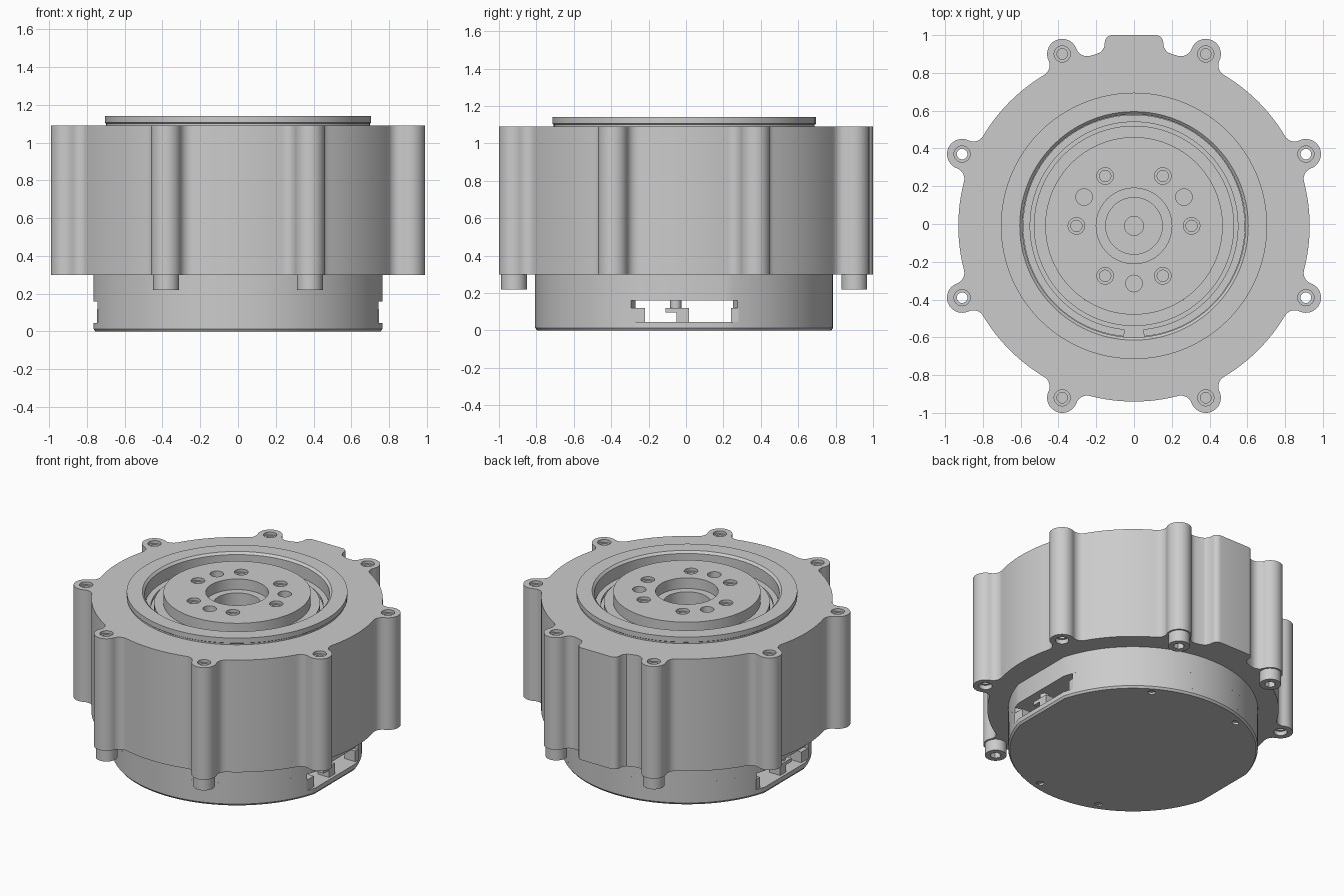
import bpy, bmesh
from math import sin, cos, pi, radians, acos, asin, atan2, hypot

if "Cube" in bpy.data.objects:
    bpy.data.objects.remove(bpy.data.objects["Cube"])

CY = -0.01  # centre of the turned parts


def arc(cx, cy, r, a0, a1, n):
    return [(cx + r * cos(a0 + (a1 - a0) * i / n), cy + r * sin(a0 + (a1 - a0) * i / n)) for i in range(n + 1)]


def circle(cx, cy, r, n=96):
    return arc(cx, cy, r, 0, 2 * pi, n)[:-1]


def rect(x0, x1, y0, y1):
    return [(x0, y0), (x1, y0), (x1, y1), (x0, y1)]


def finish(name, bm, angle=30):
    bmesh.ops.remove_doubles(bm, verts=bm.verts, dist=1e-5)
    bmesh.ops.recalc_face_normals(bm, faces=bm.faces)
    me = bpy.data.meshes.new(name)
    bm.to_mesh(me)
    bm.free()
    ob = bpy.data.objects.new(name, me)
    bpy.context.collection.objects.link(ob)
    ob.location.y = CY
    bpy.ops.object.select_all(action='DESELECT')
    ob.select_set(True)
    bpy.context.view_layer.objects.active = ob
    bpy.ops.object.shade_smooth_by_angle(angle=radians(angle))
    return ob


def plate(name, loops, z0, z1, taper=None):
    """Extrude outlines from z0 to z1; inner loops become holes."""
    cu = bpy.data.curves.new(name, 'CURVE')
    cu.dimensions = '2D'
    cu.fill_mode = 'BOTH'
    cu.extrude = (z1 - z0) / 2
    for loop in loops:
        s = cu.splines.new('POLY')
        s.points.add(len(loop) - 1)
        for p, (x, y) in zip(s.points, loop):
            p.co = (x, y, 0, 1)
        s.use_cyclic_u = True
    tmp = bpy.data.objects.new(name + "_curve", cu)
    bpy.context.collection.objects.link(tmp)
    bpy.context.view_layer.update()
    dg = bpy.context.evaluated_depsgraph_get()
    me = bpy.data.meshes.new_from_object(tmp.evaluated_get(dg))
    bm = bmesh.new()
    bm.from_mesh(me)
    bpy.data.objects.remove(tmp)
    bpy.data.meshes.remove(me)
    for v in bm.verts:
        low = v.co.z < 0
        v.co.z += (z0 + z1) / 2
        if taper and low and hypot(v.co.x, v.co.y) > taper:
            v.co.x *= 0.987
            v.co.y *= 0.987
    return finish(name, bm)


def lathe(name, profile, seg=96):
    bm = bmesh.new()
    vs = [bm.verts.new((r, 0, z)) for r, z in profile]
    es = [bm.edges.new((vs[i], vs[(i + 1) % len(vs)])) for i in range(len(vs))]
    bmesh.ops.spin(bm, geom=vs + es, cent=(0, 0, 0), axis=(0, 0, 1), angle=2 * pi, steps=seg)
    bmesh.ops.dissolve_degenerate(bm, edges=bm.edges, dist=1e-6)
    return finish(name, bm)


# Lobed housing outline: body circle, bolt lobes and concave fillets
R, A, F = 0.93, 0.08, 0.06
LX, LY = 0.38, 0.91
D = hypot(LX, LY)
t = atan2(LX, LY)
lobe_angles = [t, pi / 2 - t, pi / 2 + t, pi - t, pi + t, 1.5 * pi - t, 1.5 * pi + t, 2 * pi - t]
off = acos(((R + F) ** 2 + D ** 2 - (A + F) ** 2) / (2 * D * (R + F)))


def lobe(a):
    pts = []
    lx, ly = D * cos(a), D * sin(a)
    f0 = ((R + F) * cos(a - off), (R + F) * sin(a - off))
    f1 = ((R + F) * cos(a + off), (R + F) * sin(a + off))
    to_f0 = atan2(f0[1] - ly, f0[0] - lx)
    to_f1 = atan2(f1[1] - ly, f1[0] - lx)
    s = a - off + pi                      # first fillet, body to lobe
    e = to_f0 + pi
    pts += arc(*f0, F, s, s + ((e - s + pi) % (2 * pi) - pi), 8)
    pts += arc(lx, ly, A, to_f0, to_f0 + (to_f1 - to_f0) % (2 * pi), 24)[1:]
    s = to_f1 + pi                        # second fillet, lobe to body
    e = a + off + pi
    pts += arc(*f1, F, s, s + ((e - s + pi) % (2 * pi) - pi), 8)[1:]
    return pts


half_bump = [(0.205, 0.908), (0.175, 0.92), (0.158, 0.945)] + arc(0.115, 0.97, 0.04, 0, pi / 2, 6)
bump = half_bump + [(-x, y) for x, y in reversed(half_bump)]
outline = []
for i, a in enumerate(lobe_angles):
    outline += lobe(a)
    nxt = lobe_angles[(i + 1) % 8] + (2 * pi if i == 7 else 0)
    outline += bump if i == 1 else arc(0, 0, R, a + off, nxt - off, 16)[1:-1]

lobes = [(D * cos(a), D * sin(a)) for a in lobe_angles]
plate("housing", [outline, circle(0, 0, 0.6)] + [circle(x, y, 0.043, 24) for x, y in lobes], 0.30, 1.09)

# Threaded inserts in every lobe, socket screws in the four front and back ones
for x, y in lobes:
    plate("lobe_insert", [circle(x, y, 0.044, 24), circle(x, y, 0.028, 24)], 0.33, 1.07)
    if abs(y) > 0.6:
        plate("screw_head", [circle(x, y, 0.069, 32), circle(x, y, 0.036, 6)], 0.22, 0.265)
        plate("screw_neck", [circle(x, y, 0.069, 32)], 0.265, 0.30)
        plate("screw_shank", [circle(x, y, 0.028, 24)], 0.30, 1.05)

# Raised collar on the top face
lathe("top_collar", [(0.59, 1.0), (0.6, 1.0), (0.6, 1.085), (0.698, 1.085), (0.698, 1.1), (0.705, 1.105),
                     (0.705, 1.14), (0.605, 1.14), (0.59, 1.125)])

# Rotating core below the hub, with stepped centre bore
lathe("core", [(0, 0.3), (0.598, 0.3), (0.598, 1.0), (0.53, 1.0), (0.53, 1.06), (0.47, 1.06), (0.47, 0.96),
               (0.2, 0.96), (0.2, 1.06), (0.15, 1.06), (0.15, 0.95), (0.05, 0.95), (0.05, 0.85), (0, 0.85)])

# Output hub with six screw holes and three pin holes
holes = [circle(0.305 * cos(i * pi / 3), 0.305 * sin(i * pi / 3), 0.044, 24) for i in range(6)]
holes += [circle(0.305 * cos(a), 0.305 * sin(a), 0.044, 24) for a in (pi / 6, 5 * pi / 6, 1.5 * pi)]
plate("output_hub", [circle(0, 0, 0.47), circle(0, 0, 0.2)] + holes, 0.96, 1.135)
for i in range(6):
    c = (0.305 * cos(i * pi / 3), 0.305 * sin(i * pi / 3))
    plate("hub_insert", [circle(*c, 0.045, 24), circle(*c, 0.03, 24)], 0.96, 1.115)

# Split retaining ring, gap at the front
g0, g1 = -pi / 2 + 0.09, 1.5 * pi - 0.09
plate("retaining_ring", [arc(0, 0, 0.588, g0, g1, 90) + arc(0, 0, 0.55, g1, g0, 90)], 1.02, 1.04)

# Base: round with a flat on each side
BR, FLAT = 0.797, 0.765
b = acos(FLAT / BR)
disc = arc(0, 0, BR, b, pi - b, 48) + arc(0, 0, BR, pi + b, 2 * pi - b, 48)
small = [circle(x, y, 0.026, 20) for x, y in ((0.38, 0.64), (-0.28, 0.69), (0.18, -0.71), (-0.28, -0.68))]
plate("base_bottom", [disc] + small, 0.0, 0.014, taper=0.755)
plate("base_floor", [disc], 0.014, 0.045)
plate("base_upper", [disc], 0.16, 0.30)
w = asin(0.285 / BR)
for name, s in (("base_wall_back", 0), ("base_wall_front", pi)):
    plate(name, [arc(0, 0, BR, s + w, s + pi - w, 48) + arc(0, 0, 0.73, s + pi - w, s + w, 48)], 0.045, 0.16)

# Window ledges, rib and post on both sides
for s in (-1, 1):
    x0, x1 = sorted((s * 0.66, s * 0.745))
    plate("window_ledge_front", [rect(x0, x1, -0.29, -0.21)], 0.045, 0.12)
    plate("window_ledge_back", [rect(x0, x1, 0.25, 0.29)], 0.045, 0.12)
    plate("window_rib", [rect(x0, x1, -0.04, 0.025)], 0.045, 0.12)
    plate("window_rib_lip", [rect(x0, x1, -0.1, -0.04)], 0.095, 0.12)
    plate("window_post", [circle(s * 0.70, -0.045, 0.03, 20)], 0.12, 0.16)
